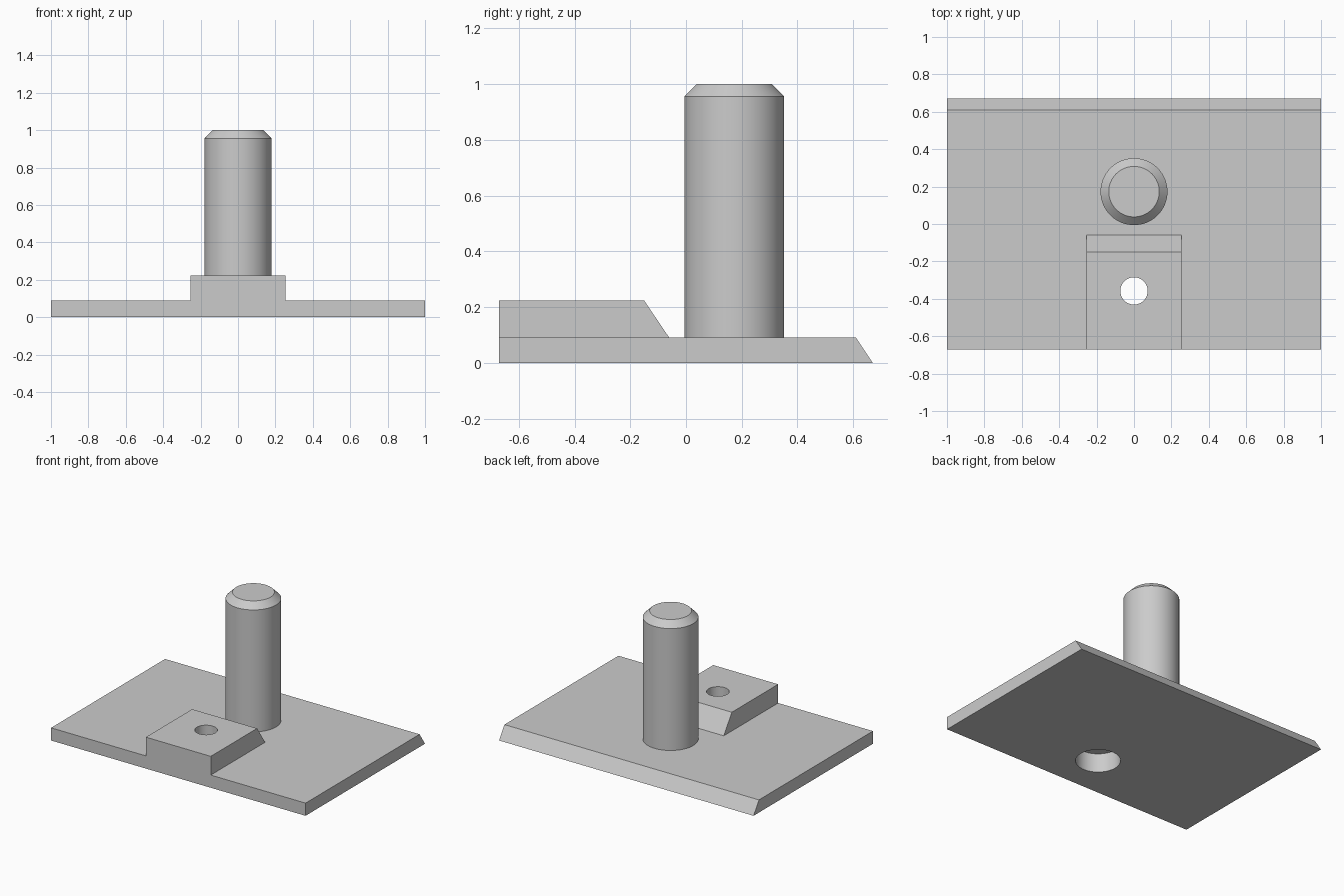
import bpy
import bmesh
import math

if "Cube" in bpy.data.objects:
    bpy.data.objects.remove(bpy.data.objects["Cube"])

GREY = (0.6, 0.6, 0.6, 1)
metal = bpy.data.materials.new("plain grey")
metal.use_nodes = True
metal.diffuse_color = GREY
metal.node_tree.nodes["Principled BSDF"].inputs["Base Color"].default_value = GREY


def add_object(name, bm):
    bmesh.ops.recalc_face_normals(bm, faces=bm.faces)
    mesh = bpy.data.meshes.new(name)
    bm.to_mesh(mesh)
    bm.free()
    mesh.materials.append(metal)
    obj = bpy.data.objects.new(name, mesh)
    bpy.context.collection.objects.link(obj)
    return obj


def prism(name, profile, half_width):
    """Extrude a (y, z) side profile along x."""
    bm = bmesh.new()
    face = bm.faces.new([bm.verts.new((-half_width, y, z)) for y, z in profile])
    new = bmesh.ops.extrude_face_region(bm, geom=[face])["geom"]
    verts = [v for v in new if isinstance(v, bmesh.types.BMVert)]
    bmesh.ops.translate(bm, verts=verts, vec=(2 * half_width, 0, 0))
    return add_object(name, bm)


def cylinder(name, radius, y, bottom, top, chamfer=0):
    bm = bmesh.new()
    bmesh.ops.create_cone(bm, cap_ends=True, segments=64,
                          radius1=radius, radius2=radius, depth=top - bottom)
    bmesh.ops.translate(bm, verts=bm.verts, vec=(0, y, (top + bottom) / 2))
    if chamfer:
        rim = [e for e in bm.edges if all(v.co.z > top - 0.001 for v in e.verts)]
        bmesh.ops.bevel(bm, geom=rim, offset=chamfer, segments=1, affect='EDGES')
    return add_object(name, bm)


def combine(target, other, operation):
    mod = target.modifiers.new(operation.lower(), 'BOOLEAN')
    mod.operation = operation
    mod.solver = 'EXACT'
    mod.object = other
    bpy.context.view_layer.objects.active = target
    bpy.ops.object.modifier_apply(modifier=mod.name)
    bpy.data.objects.remove(other)


FRONT, PLATE_TOP, PAD_TOP = -0.67, 0.09, 0.223

# Base plate with a sloped back edge
plate = prism("base_plate",
              [(FRONT, 0), (-FRONT, 0), (0.61, PLATE_TOP), (FRONT, PLATE_TOP)], 1)

# Raised pad, sunk into the plate, with a sloped back end
pad = prism("raised_pad",
            [(FRONT, 0.04), (-0.06, 0.04), (-0.06, PLATE_TOP),
             (-0.15, PAD_TOP), (FRONT, PAD_TOP)], 0.255)
combine(plate, pad, 'UNION')

# Stepped screw hole: wide from below, narrow through the pad top
HOLE_Y = -0.358
combine(plate, cylinder("counterbore", 0.144, HOLE_Y, -0.1, 0.134), 'DIFFERENCE')
combine(plate, cylinder("screw_hole", 0.073, HOLE_Y, -0.1, 0.4), 'DIFFERENCE')

# Upright pin with a chamfered top
pin = cylinder("upright_pin", 0.179, 0.173, PLATE_TOP - 0.02, 1, chamfer=0.044)

for obj in (plate, pin):
    bpy.ops.object.select_all(action='DESELECT')
    obj.select_set(True)
    bpy.context.view_layer.objects.active = obj
    bpy.ops.object.shade_smooth_by_angle(angle=math.radians(30))
